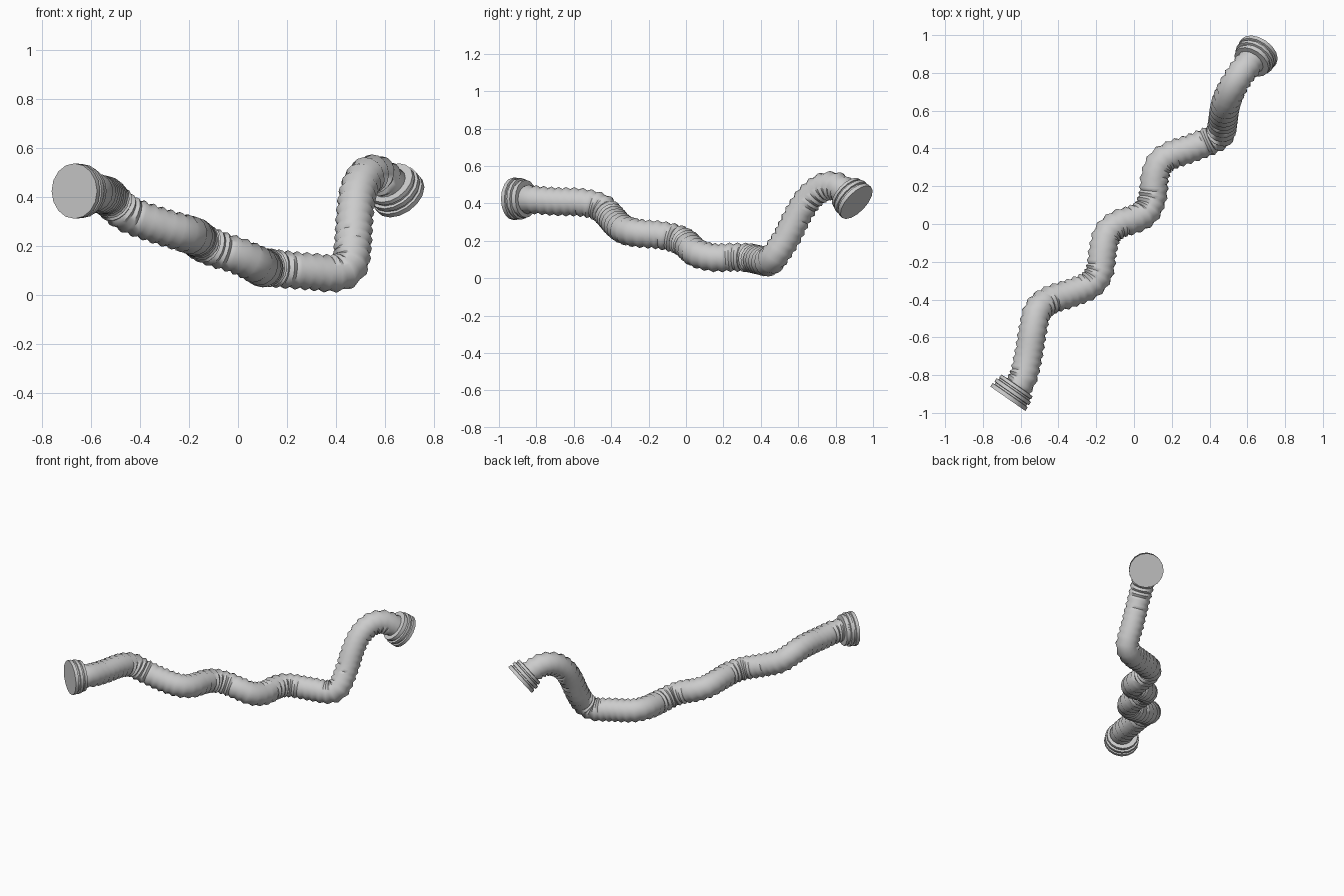
import bpy, bmesh, math
from mathutils import Vector

if "Cube" in bpy.data.objects:
    bpy.data.objects.remove(bpy.data.objects["Cube"])

SIDES = 16

# Centre line of the hose
PATH = [Vector(p) for p in [
    (-0.645, -0.89, 0.425), (-0.59, -0.82, 0.42), (-0.56, -0.70, 0.41),
    (-0.535, -0.56, 0.405), (-0.51, -0.46, 0.38), (-0.45, -0.405, 0.33),
    (-0.33, -0.365, 0.285), (-0.23, -0.32, 0.255), (-0.182, -0.25, 0.24),
    (-0.165, -0.14, 0.23), (-0.14, -0.05, 0.21), (-0.08, 0.0, 0.185),
    (0.0, 0.025, 0.16), (0.065, 0.065, 0.13), (0.10, 0.15, 0.11),
    (0.11, 0.25, 0.112), (0.14, 0.325, 0.11), (0.20, 0.365, 0.103),
    (0.30, 0.40, 0.095), (0.40, 0.44, 0.088), (0.455, 0.475, 0.12),
    (0.47, 0.54, 0.22), (0.478, 0.60, 0.34), (0.493, 0.66, 0.43),
    (0.525, 0.73, 0.485), (0.565, 0.795, 0.493), (0.605, 0.845, 0.465),
    (0.64, 0.89, 0.425)]]


def spline(pts, n=24):
    ext = [2 * pts[0] - pts[1]] + pts + [2 * pts[-1] - pts[-2]]
    out = []
    for a, b, c, d in zip(ext, ext[1:], ext[2:], ext[3:]):
        for i in range(n):
            t = i / n
            out.append(0.5 * (2 * b + (c - a) * t + (2 * a - 5 * b + 4 * c - d) * t * t
                              + (3 * b - a - 3 * c + d) * t ** 3))
    return out + [pts[-1]]


def resample(pts, step):
    dist = [0.0]
    for a, b in zip(pts, pts[1:]):
        dist.append(dist[-1] + (b - a).length)
    n = round(dist[-1] / step)
    out, j = [], 0
    for i in range(n + 1):
        s = dist[-1] * i / n
        while j < len(pts) - 2 and dist[j + 1] < s:
            j += 1
        out.append(pts[j].lerp(pts[j + 1], (s - dist[j]) / (dist[j + 1] - dist[j])))
    return out


def tube(name, centres, radii, tangents, angle):
    """Skin rings of given radius around the centres, closed at both ends."""
    bm = bmesh.new()
    side = tangents[0].cross(Vector((0, 0, 1))).normalized()
    rings = []
    for c, r, t in zip(centres, radii, tangents):
        side = (side - t * side.dot(t)).normalized()
        up = t.cross(side)
        rings.append([bm.verts.new(c + r * (side * math.cos(a) + up * math.sin(a)))
                      for a in (2 * math.pi * k / SIDES for k in range(SIDES))])
    for p, q in zip(rings, rings[1:]):
        for k in range(SIDES):
            m = (k + 1) % SIDES
            bm.faces.new((p[k], p[m], q[m], q[k]))
    bm.faces.new(rings[0])
    bm.faces.new(rings[-1])
    bmesh.ops.recalc_face_normals(bm, faces=bm.faces)
    mesh = bpy.data.meshes.new(name)
    bm.to_mesh(mesh)
    bm.free()
    ob = bpy.data.objects.new(name, mesh)
    bpy.context.collection.objects.link(ob)
    mesh.shade_smooth()
    mesh.set_sharp_from_angle(angle=math.radians(angle))
    return ob


# Corrugated hose: rings alternate between rib and groove
line = resample(spline(PATH), 0.021)
last = len(line) - 1
tang = [(line[min(i + 1, last)] - line[max(i - 1, 0)]).normalized() for i in range(last + 1)]
tube("corrugated_hose", line, [0.079 if i % 2 else 0.068 for i in range(last + 1)], tang, 60)

# End couplings: stepped ribbed collars (distance from outer face, radius)
COLLAR = [(0, 0.113), (0.022, 0.113), (0.024, 0.102), (0.034, 0.102), (0.036, 0.111),
          (0.055, 0.111), (0.057, 0.098), (0.066, 0.098), (0.068, 0.103),
          (0.085, 0.101), (0.087, 0.07)]
for name, centre, inward in (
        ("start_coupling", (-0.668, -0.925, 0.424), (0.57, 0.82, 0)),
        ("end_coupling", (0.66, 0.912, 0.405), (-0.45, -0.65, 0.62))):
    c, n = Vector(centre), Vector(inward).normalized()
    tube(name, [c + n * d for d, r in COLLAR], [r for d, r in COLLAR], [n] * len(COLLAR), 30)
